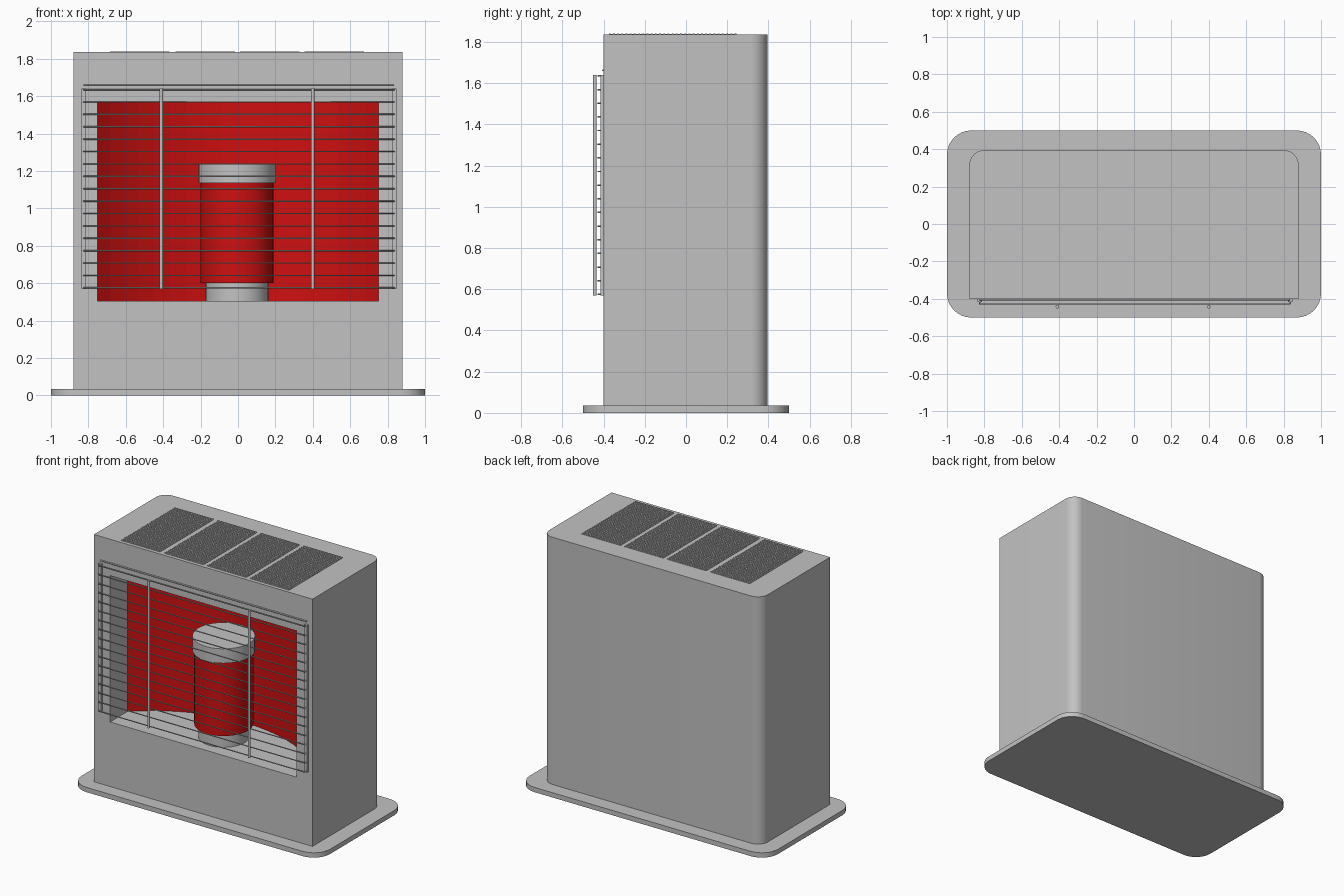
import bpy, bmesh, math

if "Cube" in bpy.data.objects:
    bpy.data.objects.remove(bpy.data.objects["Cube"])


def material(name, rgb):
    m = bpy.data.materials.new(name)
    m.diffuse_color = (*rgb, 1)
    m.use_nodes = True
    m.node_tree.nodes["Principled BSDF"].inputs["Base Color"].default_value = m.diffuse_color
    return m


GREY = material("grey_metal", (0.54, 0.54, 0.54))
RED = material("glowing_red", (0.62, 0.005, 0.005))


def finish(bm, name, mats, smooth=True):
    bmesh.ops.remove_doubles(bm, verts=bm.verts, dist=1e-5)
    bmesh.ops.recalc_face_normals(bm, faces=bm.faces)
    me = bpy.data.meshes.new(name)
    bm.to_mesh(me)
    bm.free()
    for m in mats:
        me.materials.append(m)
    ob = bpy.data.objects.new(name, me)
    bpy.context.collection.objects.link(ob)
    if smooth:
        bpy.ops.object.select_all(action='DESELECT')
        ob.select_set(True)
        bpy.context.view_layer.objects.active = ob
        bpy.ops.object.shade_smooth_by_angle(angle=math.radians(35))
    return ob


def corner(cx, cy, r, start, n=8):
    """Quarter-circle points, counter-clockwise."""
    return [(cx + r * math.cos(start + math.pi / 2 * i / n),
             cy + r * math.sin(start + math.pi / 2 * i / n)) for i in range(n + 1)]


def polygon(bm, pts, z):
    return bm.faces.new([bm.verts.new((x, y, z)) for x, y in pts])


def quad(bm, *cos):
    return bm.faces.new([bm.verts.new(c) for c in cos])


def wall(bm, a, b, z0, z1):
    return quad(bm, (*a, z0), (*b, z0), (*b, z1), (*a, z1))


def add_box(bm, x0, x1, y0, y1, z0, z1):
    pts = [(x0, y0), (x1, y0), (x1, y1), (x0, y1)]
    faces = [polygon(bm, pts[::-1], z0), polygon(bm, pts, z1)]
    for i in range(4):
        faces.append(wall(bm, pts[i], pts[(i + 1) % 4], z0, z1))


# Base plate with rounded corners
R = 0.13
plate = (corner(1 - R, 0.5 - R, R, 0) + corner(-1 + R, 0.5 - R, R, math.pi / 2)
         + corner(-1 + R, -0.5 + R, R, math.pi) + corner(1 - R, -0.5 + R, R, 1.5 * math.pi))
bm = bmesh.new()
polygon(bm, plate[::-1], 0)
polygon(bm, plate, 0.035)
for a, b in zip(plate, plate[1:] + plate[:1]):
    wall(bm, a, b, 0, 0.035)
finish(bm, "base_plate", [GREY])

# Cabinet: square front corners, rounded back corners, deep niche in the front
X, YF, YB, Z0, Z1, R = 0.88, -0.4, 0.395, 0.035, 1.835, 0.08
NX, NZ0, NZ1 = 0.75, 0.505, 1.57
outer = ([(X, YF)] + corner(X - R, YB - R, R, 0)
         + corner(-X + R, YB - R, R, math.pi / 2) + [(-X, YF)])
bm = bmesh.new()
polygon(bm, outer[::-1], Z0)
polygon(bm, outer, Z1)
for a, b in zip(outer, outer[1:]):
    wall(bm, a, b, Z0, Z1)
rim_out = [(-X, YF, Z0), (X, YF, Z0), (X, YF, Z1), (-X, YF, Z1)]
rim_in = [(-NX, YF, NZ0), (NX, YF, NZ0), (NX, YF, NZ1), (-NX, YF, NZ1)]
for i in range(4):
    j = (i + 1) % 4
    quad(bm, rim_out[i], rim_out[j], rim_in[j], rim_in[i])
# Curved red reflector forms the back of the niche
sag, start_y, n = 0.3, -0.2, 18
rad = (NX ** 2 + sag ** 2) / (2 * sag)
half = math.asin(NX / rad)
arc = [(rad * math.sin(t), start_y + sag - rad + rad * math.cos(t))
       for t in (-half + 2 * half * i / n for i in range(n + 1))]
niche = [(-NX, YF)] + arc + [(NX, YF)]
polygon(bm, niche, NZ0)
polygon(bm, niche, NZ1)
for i, (a, b) in enumerate(zip(niche, niche[1:])):
    f = wall(bm, a, b, NZ0, NZ1)
    if 0 < i <= n:
        f.material_index = 1
cabinet = finish(bm, "cabinet", [GREY, RED])
for p in cabinet.data.polygons:
    if p.material_index == 1:
        p.use_smooth = False


# Burner: foot, glowing chimney, cap
def cylinder(name, r, z0, z1, mat):
    bm = bmesh.new()
    circle = [(-0.005 + r * math.cos(2 * math.pi * i / 32),
               -0.157 + r * math.sin(2 * math.pi * i / 32)) for i in range(32)]
    polygon(bm, circle[::-1], z0)
    polygon(bm, circle, z1)
    for a, b in zip(circle, circle[1:] + circle[:1]):
        wall(bm, a, b, z0, z1)
    finish(bm, name, [mat])


cylinder("burner_foot", 0.168, 0.505, 0.6, GREY)
cylinder("burner_chimney", 0.195, 0.6, 1.135, RED)
cylinder("burner_cap", 0.207, 1.135, 1.24, GREY)


# Top vents: four panels of fine crossed bars
bm = bmesh.new()
w, y0, y1, t = 0.31, -0.37, 0.24, 0.004
for cx in (-0.525, -0.175, 0.17, 0.515):
    for i in range(16):
        x = cx - w / 2 + w * i / 15
        add_box(bm, x - t, x + t, y0, y1, Z1 - 0.002, Z1 + 0.004)
    for i in range(31):
        y = y0 + (y1 - y0) * i / 30
        add_box(bm, cx - w / 2, cx + w / 2, y - t, y + t, Z1 - 0.002, Z1 + 0.005)
vent = bpy.data.meshes.new("top_vents")
bm.to_mesh(vent)
bm.free()
vent.materials.append(GREY)
bpy.context.collection.objects.link(bpy.data.objects.new("top_vents", vent))


# Guard grille built from bevelled curves
def wires(name, paths, r):
    cu = bpy.data.curves.new(name, 'CURVE')
    cu.dimensions = '3D'
    cu.bevel_depth = r
    cu.bevel_resolution = 1
    cu.use_fill_caps = True
    for pts in paths:
        s = cu.splines.new('POLY')
        s.points.add(len(pts) - 1)
        for p, co in zip(s.points, pts):
            p.co = (*co, 1)
    cu.materials.append(GREY)
    bpy.context.collection.objects.link(bpy.data.objects.new(name, cu))


L, Rt, G0, G1 = -0.825, 0.835, 0.575, 1.635
bars = []
for i in range(17):
    z = G0 + (G1 - G0) * i / 16
    bars.append([(L, -0.405, z), (L, -0.428, z), (Rt, -0.428, z), (Rt, -0.405, z)])
wires("grille_bars", bars, 0.004)
wires("grille_uprights", [[(x, -0.442, G0 - 0.005), (x, -0.442, G1 + 0.005)]
                          for x in (-0.41, 0.4)], 0.01)
wires("grille_top_rail", [[(L, -0.403, 1.662), (Rt, -0.403, 1.662)]], 0.005)

# Grille end posts fixed to the cabinet
bm = bmesh.new()
for x in (L, Rt):
    add_box(bm, x - 0.012, x + 0.012, -0.416, -0.399, G0 - 0.005, G1 + 0.005)
finish(bm, "grille_end_posts", [GREY], smooth=False)
